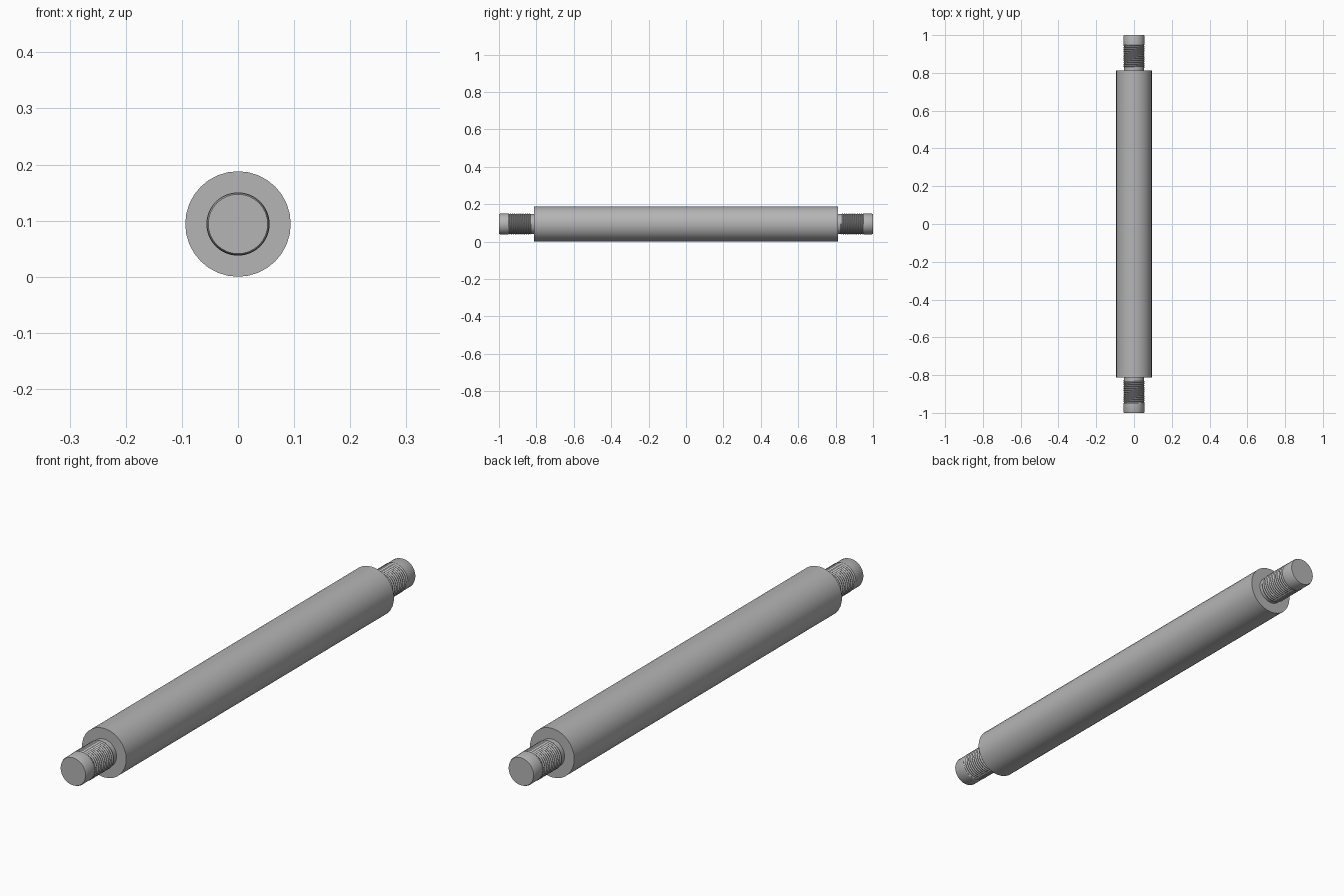
import bpy
import bmesh
from math import pi, radians
from mathutils import Matrix, Vector

if "Cube" in bpy.data.objects:
    bpy.data.objects.remove(bpy.data.objects["Cube"], do_unlink=True)

SIDES = 32
RADIUS = 0.094        # body radius, also the height of the axis
BODY_END = 0.812
ROOT, CREST, TIP = 0.053, 0.0565, 0.0555
PITCH, TURNS = 0.01, 12

steel = bpy.data.materials.new("grey_steel")
steel.use_nodes = True
colour = (0.46, 0.46, 0.46, 1)
steel.diffuse_color = colour
steel.node_tree.nodes["Principled BSDF"].inputs["Base Color"].default_value = colour


def turned(name, profile, turns=1, pitch=0.0, flip=False):
    """Spin a (radius, y) profile round the y axis, rising by pitch each turn."""
    bm = bmesh.new()
    verts = [bm.verts.new((r, y, 0)) for r, y in profile]
    edges = [bm.edges.new(pair) for pair in zip(verts, verts[1:])]
    bmesh.ops.spin(bm, geom=verts + edges, cent=(0, 0, 0), axis=(0, 1, 0),
                   dvec=Vector((0, pitch / SIDES, 0)),
                   angle=2 * pi * turns, steps=SIDES * turns)
    bmesh.ops.remove_doubles(bm, verts=bm.verts[:], dist=0.0001)
    bmesh.ops.recalc_face_normals(bm, faces=bm.faces[:])
    # open strips have no inside, so make sure they face away from the axis
    if pitch:
        for face in bm.faces:
            c = face.calc_center_median()
            if face.normal.dot(Vector((c.x, 0, c.z))) < 0:
                face.normal_flip()
    if flip:
        bm.transform(Matrix.Rotation(pi, 4, "Z"))
    mesh = bpy.data.meshes.new(name)
    bm.to_mesh(mesh)
    bm.free()
    mesh.materials.append(steel)
    obj = bpy.data.objects.new(name, mesh)
    obj.location.z = RADIUS
    bpy.context.collection.objects.link(obj)
    bpy.ops.object.select_all(action="DESELECT")
    obj.select_set(True)
    bpy.context.view_layer.objects.active = obj
    bpy.ops.object.shade_smooth_by_angle(angle=radians(25))
    return obj


# Main roller
turned("roller_body", [(0, -BODY_END), (RADIUS, -BODY_END),
                       (RADIUS, BODY_END), (0, BODY_END)])

# Threaded stud with a chamfered tip at each end
thread_start = 0.825
tip_start = thread_start + PITCH * TURNS
for side, flip in (("front", True), ("back", False)):
    turned(side + "_stud", [(0, 0.8), (ROOT, 0.8), (ROOT, tip_start),
                            (TIP, tip_start + 0.005), (TIP, 0.994),
                            (ROOT, 1), (0, 1)], flip=flip)
    turned(side + "_thread", [(ROOT, thread_start),
                              (CREST, thread_start + PITCH / 2),
                              (ROOT, thread_start + PITCH)],
           turns=TURNS, pitch=PITCH, flip=flip)
